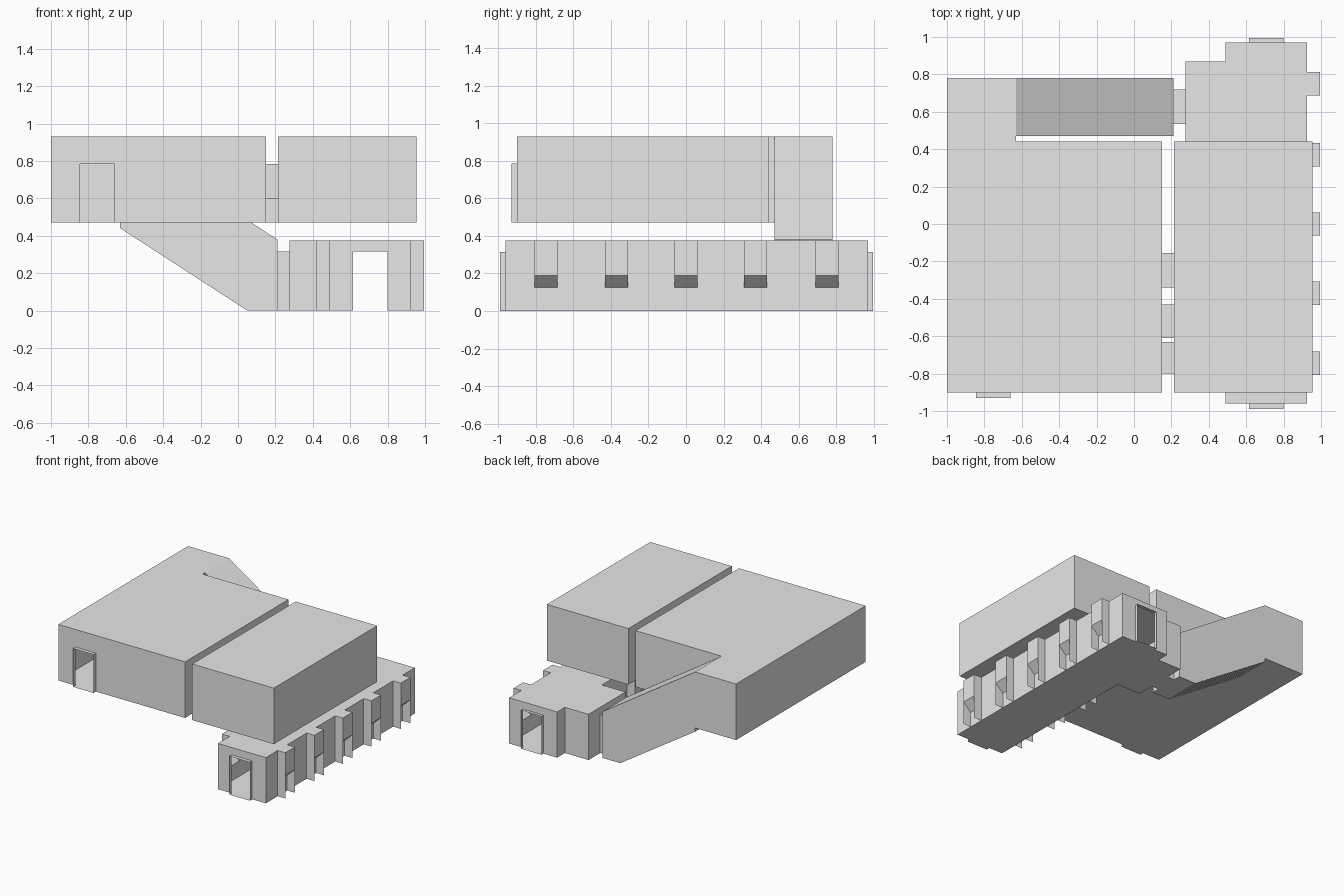
import bpy
import bmesh
from mathutils import Vector

cube = bpy.data.objects.get("Cube")
if cube:
    bpy.data.objects.remove(cube)

grey = bpy.data.materials.new("light_grey")
grey.use_nodes = True
grey.diffuse_color = (0.8, 0.8, 0.8, 1)
grey.node_tree.nodes["Principled BSDF"].inputs["Base Color"].default_value = (0.8, 0.8, 0.8, 1)


def face(bm, *points):
    bm.faces.new([bm.verts.new(p) for p in points])


def wall(bm, p, q, z0, z1, openings=()):
    """Upright panel from p to q; openings are (start, end, bottom, top) along its axis."""
    axis = 0 if abs(q[0] - p[0]) > abs(q[1] - p[1]) else 1
    us = sorted({p[axis], q[axis], *(u for o in openings for u in o[:2])})
    zs = sorted({z0, z1, *(z for o in openings for z in o[2:])})
    flip = q[axis] < p[axis]

    def at(u, z):
        return (u, p[1], z) if axis == 0 else (p[0], u, z)

    for u0, u1 in zip(us, us[1:]):
        for b, t in zip(zs, zs[1:]):
            um, zm = (u0 + u1) / 2, (b + t) / 2
            if any(o[0] < um < o[1] and o[2] < zm < o[3] for o in openings):
                continue
            s, e = (u1, u0) if flip else (u0, u1)
            face(bm, at(s, b), at(e, b), at(e, t), at(s, t))


def finish(bm, name):
    bmesh.ops.remove_doubles(bm, verts=bm.verts, dist=0.0005)
    mesh = bpy.data.meshes.new(name)
    bm.to_mesh(mesh)
    bm.free()
    mesh.materials.append(grey)
    obj = bpy.data.objects.new(name, mesh)
    bpy.context.collection.objects.link(obj)
    return obj


def room(name, plan, z0, z1, openings):
    """Hollow room over a counter-clockwise plan; openings are keyed by wall index."""
    bm = bmesh.new()
    for i, p in enumerate(plan):
        wall(bm, p, plan[(i + 1) % len(plan)], z0, z1, openings.get(i, ()))
    face(bm, *[(x, y, z1) for x, y in plan])
    face(bm, *[(x, y, z0) for x, y in reversed(plan)])
    return finish(bm, name)


def passage(name, x, y, z, along):
    """Short rectangular tube, open at both ends of the given axis."""
    bm = bmesh.new()
    bmesh.ops.create_cube(bm, size=1)
    for v in bm.verts:
        v.co = Vector([a + (b - a) * (c + 0.5) for (a, b), c in zip((x, y, z), v.co)])
    bm.normal_update()
    ends = [f for f in bm.faces if abs(f.normal[along]) > 0.9]
    bmesh.ops.delete(bm, geom=ends, context="FACES")
    return finish(bm, name)


LOW, DOOR, CEIL = 0.0, 0.315, 0.375
UP, UP_DOOR, UP_CEIL = 0.47, 0.785, 0.93

# Upper rooms and the door and windows that join them
links = [(-0.80, -0.63, 0.6, UP_DOOR), (-0.61, -0.43, 0.6, UP_DOOR), (-0.34, -0.155, UP, UP_DOOR)]
main_plan = [(-1, -0.9), (0.15, -0.9), (0.15, 0.44), (-0.63, 0.44), (-0.63, 0.78), (-1, 0.78)]
room("main_room", main_plan, UP, UP_CEIL, {
    0: [(-0.845, -0.66, UP, UP_DOOR)], 1: links, 3: [(0.47, 0.78, UP, UP_CEIL)]})
side_plan = [(0.215, -0.9), (0.955, -0.9), (0.955, 0.44), (0.215, 0.44)]
room("side_room", side_plan, UP, UP_CEIL, {3: links})
for a, b, lo, hi in links:
    passage("room_link", (0.15, 0.215), (a, b), (lo, hi), 0)
passage("main_room_doorway", (-0.845, -0.66), (-0.93, -0.9), (UP, UP_DOOR), 1)

# Lower corridor with an end doorway each way and a side lobby
bays = [-0.745, -0.37, 0.0, 0.37, 0.75]
HALF, SILL, DESK = 0.062, 0.125, 0.19
niches = [(c - HALF, c + HALF, SILL, CEIL) for c in bays]
end_door = [(0.615, 0.80, LOW, DOOR)]
hall_plan = [(0.49, -0.96), (0.925, -0.96), (0.925, 0.97), (0.49, 0.97),
             (0.49, 0.87), (0.275, 0.87), (0.275, 0.39), (0.49, 0.39)]
room("corridor", hall_plan, LOW, CEIL, {
    0: end_door, 1: niches, 2: end_door, 5: [(0.535, 0.72, LOW, DOOR)], 7: niches[:3]})
passage("front_doorway", (0.615, 0.80), (-0.99, -0.96), (LOW, DOOR), 1)
passage("back_doorway", (0.615, 0.80), (0.97, 0.995), (LOW, DOOR), 1)
passage("stair_doorway", (0.21, 0.275), (0.535, 0.72), (LOW, DOOR), 0)


# Wall bays with a sloping desk between full-height cheeks
def bay(name, inner, outer, c):
    bm = bmesh.new()
    a, b = c - HALF, c + HALF
    for y in (a, b):
        wall(bm, (inner, y), (outer, y), LOW, CEIL)
    wall(bm, (outer, a), (outer, b), DESK, CEIL)
    face(bm, (inner, a, CEIL), (outer, a, CEIL), (outer, b, CEIL), (inner, b, CEIL))
    face(bm, (inner, a, SILL), (inner, b, SILL), (outer, b, DESK), (outer, a, DESK))
    bmesh.ops.recalc_face_normals(bm, faces=bm.faces)
    finish(bm, name)


for c in bays:
    bay("left_bay", 0.925, 0.995, c)
for c in bays[:3]:
    bay("right_bay", 0.49, 0.42, c)

# Sloping stairwell: sides, ceiling and foot wall
X0, X1, FOOT, Y0, Y1 = -0.63, 0.05, 0.21, 0.47, 0.78
STEPS = 16
rise, tread = UP / STEPS, (X1 - X0) / (STEPS - 1)
side = [(X0, UP - rise), (X1, LOW), (FOOT, LOW), (FOOT, 0.38), (X0, UP_CEIL)]
bm = bmesh.new()
face(bm, *[(x, Y0, z) for x, z in side])
face(bm, *[(x, Y1, z) for x, z in reversed(side)])
face(bm, (X0, Y0, UP_CEIL), (FOOT, Y0, 0.38), (FOOT, Y1, 0.38), (X0, Y1, UP_CEIL))
face(bm, (X1, Y0, LOW), (X1, Y1, LOW), (FOOT, Y1, LOW), (FOOT, Y0, LOW))
wall(bm, (FOOT, Y0), (FOOT, Y1), LOW, 0.38, [(0.535, 0.72, LOW, DOOR)])
finish(bm, "stairwell")

# Steps
bm = bmesh.new()
for i in range(STEPS):
    x, z = X0 + i * tread, UP - (i + 1) * rise
    wall(bm, (x, Y0), (x, Y1), z, z + rise)
    if i < STEPS - 1:
        face(bm, (x, Y0, z), (x + tread, Y0, z), (x + tread, Y1, z), (x, Y1, z))
finish(bm, "stairs")
